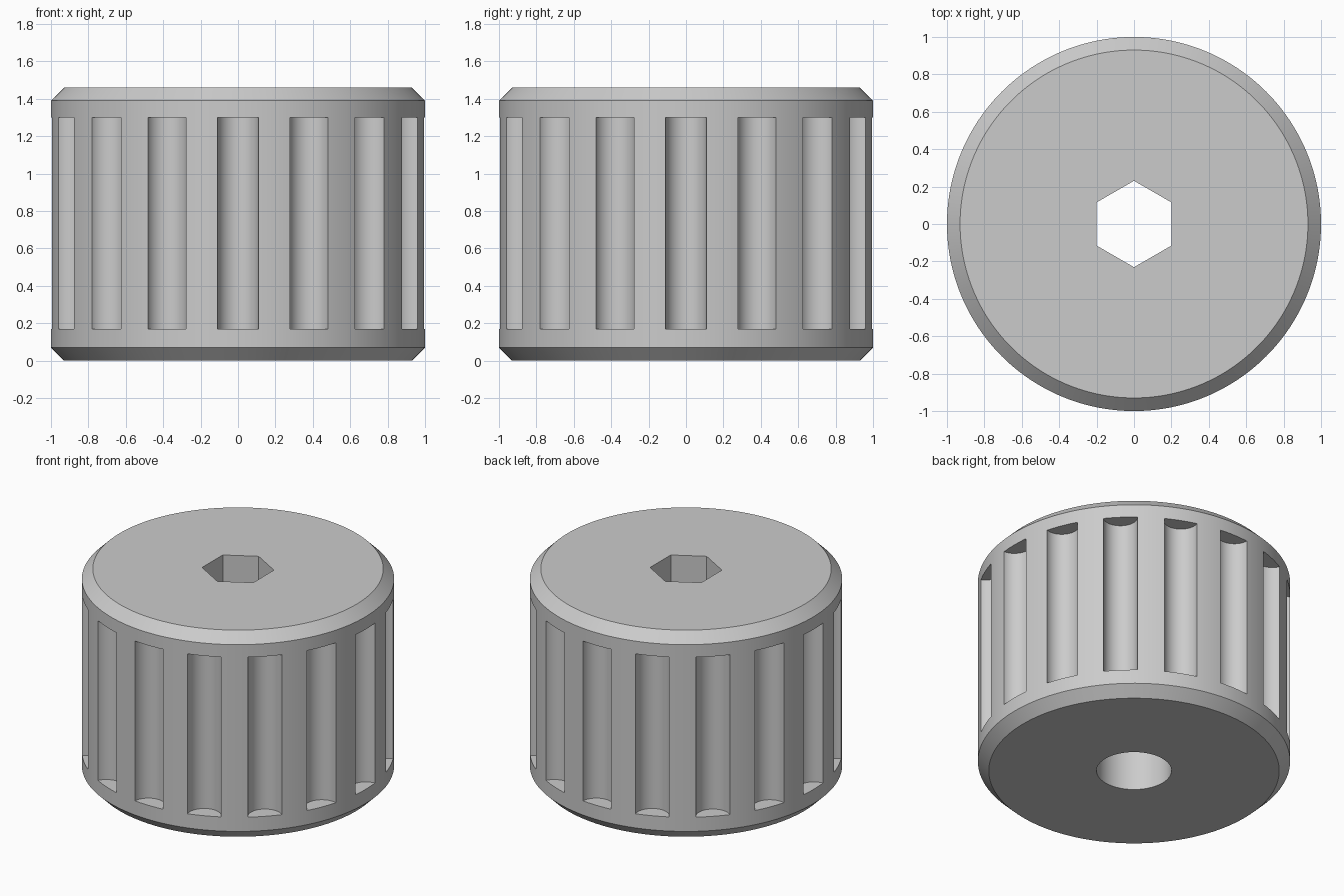
import bpy, bmesh, math
from mathutils import Matrix

HEIGHT, RADIUS, BEVEL = 1.46, 1.0, 0.07
SLOTS, SLOT_RADIUS, SLOT_LOW, SLOT_HIGH = 16, 0.11, 0.17, 1.30
HEX_RADIUS, BORE_RADIUS, SOCKET_FLOOR = 0.4 / math.sqrt(3), 0.24, 0.73

if "Cube" in bpy.data.objects:
    bpy.data.objects.remove(bpy.data.objects["Cube"], do_unlink=True)

# Single grey material
grey = bpy.data.materials.new("plain grey")
grey.use_nodes = True
colour = (0.6, 0.6, 0.6, 1)
grey.diffuse_color = colour
grey.node_tree.nodes["Principled BSDF"].inputs["Base Color"].default_value = colour


def add_prism(bm, radius, low, high, sides, x=0, y=0, turn=0):
    """Upright prism between two heights."""
    place = Matrix.Translation((x, y, (low + high) / 2)) @ Matrix.Rotation(turn, 4, "Z")
    return bmesh.ops.create_cone(bm, cap_ends=True, segments=sides, radius1=radius,
                                 radius2=radius, depth=high - low, matrix=place)["verts"]


def make_object(name, bm):
    mesh = bpy.data.meshes.new(name)
    bm.to_mesh(mesh)
    bm.free()
    mesh.materials.append(grey)
    obj = bpy.data.objects.new(name, mesh)
    bpy.context.collection.objects.link(obj)
    return obj


# Knob body with bevelled rims
bm = bmesh.new()
add_prism(bm, RADIUS, 0, HEIGHT, 192)
rims = [e for e in bm.edges if abs(e.verts[0].co.z - e.verts[1].co.z) < 0.01]
bmesh.ops.bevel(bm, geom=rims, offset=BEVEL, offset_type="OFFSET", segments=1, affect="EDGES")
knob = make_object("knob_body", bm)

# Ring of rounded grip slots
bm = bmesh.new()
for i in range(SLOTS):
    a = math.tau * i / SLOTS
    add_prism(bm, SLOT_RADIUS, SLOT_LOW, SLOT_HIGH, 48,
              RADIUS * math.cos(a), RADIUS * math.sin(a), a)
cutters = [make_object("grip_slot_cutter", bm)]

# Hexagonal socket from the top, round bore from below
bm = bmesh.new()
verts = add_prism(bm, HEX_RADIUS, SOCKET_FLOOR - 0.05, HEIGHT + 0.1, 6)
if max(v.co.x for v in verts) > HEX_RADIUS * 0.95:  # points face front and back
    bmesh.ops.rotate(bm, verts=verts, matrix=Matrix.Rotation(math.pi / 2, 3, "Z"))
cutters.append(make_object("hex_socket_cutter", bm))
bm = bmesh.new()
add_prism(bm, BORE_RADIUS, -0.1, SOCKET_FLOOR, 64)
cutters.append(make_object("round_bore_cutter", bm))

# Cut the knob, then drop the cutters
bpy.ops.object.select_all(action="DESELECT")
bpy.context.view_layer.objects.active = knob
knob.select_set(True)
for cutter in cutters:
    mod = knob.modifiers.new(cutter.name, "BOOLEAN")
    mod.operation, mod.solver, mod.object = "DIFFERENCE", "EXACT", cutter
    bpy.ops.object.modifier_apply(modifier=mod.name)
    bpy.data.objects.remove(cutter, do_unlink=True)
bpy.ops.object.shade_smooth_by_angle(angle=math.radians(30))
